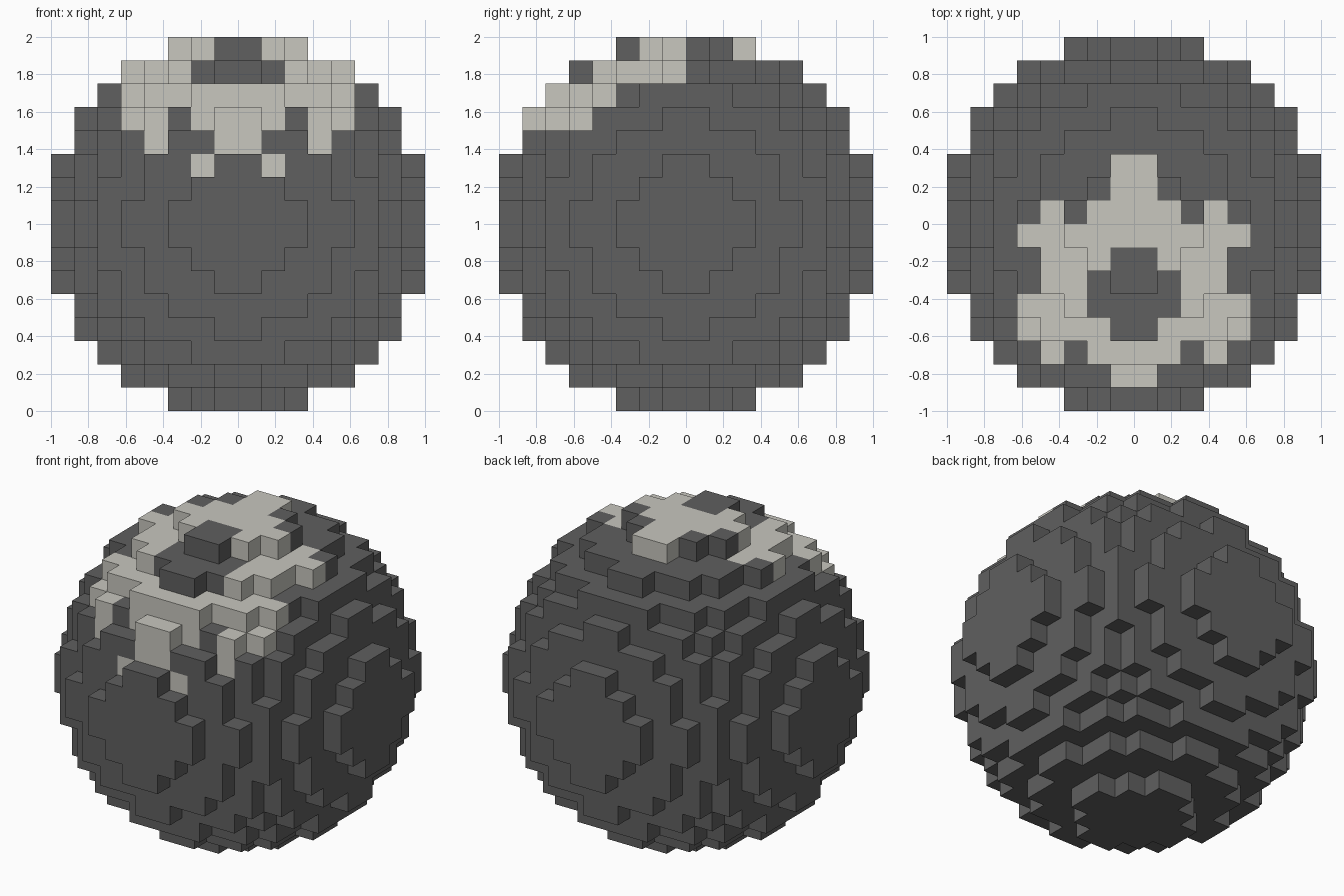
import bpy
import bmesh
from mathutils import Vector

if "Cube" in bpy.data.objects:
    bpy.data.objects.remove(bpy.data.objects["Cube"])

R = 8                # ball radius in blocks
SIZE = 1 / R         # block edge

# Emblem seen from above, right half mirrored; rows run back to front from y block 2
EMBLEM = ["#....",
          "#....",
          "##.#.",
          "#####",
          ".###.",
          "..##.",
          "..###",
          ".####",
          "##.#.",
          "#...."]
BACK_ROW = 2
EMBLEM_BASE = 3      # lowest block layer reached by the emblem


def material(name, rgb):
    mat = bpy.data.materials.new(name)
    mat.use_nodes = True
    mat.diffuse_color = (*rgb, 1)
    bsdf = mat.node_tree.nodes["Principled BSDF"]
    bsdf.inputs["Base Color"].default_value = (*rgb, 1)
    bsdf.inputs["Roughness"].default_value = 0.9
    return mat


def filled(cell):
    return sum((c + 0.5) ** 2 for c in cell) <= R * R


def is_emblem(cell):
    x, y, z = cell
    col = x if x >= 0 else -x - 1
    row = BACK_ROW - y
    if (col, y, z) == (1, 1 - R, EMBLEM_BASE - 1):   # two low tips at the front
        return True
    return (z >= EMBLEM_BASE and 0 <= row < len(EMBLEM)
            and col < len(EMBLEM[row]) and EMBLEM[row][col] == "#")


# Block ball: only the exposed block sides become faces
bm = bmesh.new()
verts = {}


def corner(point):
    key = tuple(point)
    if key not in verts:
        verts[key] = bm.verts.new((Vector(key) + Vector((0, 0, R))) * SIZE)
    return verts[key]


def add_side(cell, axis, step):
    u, v = (axis + 1) % 3, (axis + 2) % 3
    quad = []
    for du, dv in ((0, 0), (1, 0), (1, 1), (0, 1)):
        p = list(cell)
        p[axis] += max(step, 0)
        p[u] += du
        p[v] += dv
        quad.append(corner(p))
    face = bm.faces.new(quad if step > 0 else quad[::-1])
    face.material_index = int(is_emblem(cell))


span = range(-R, R)
for cell in ((x, y, z) for x in span for y in span for z in span):
    if not filled(cell):
        continue
    for axis in range(3):
        for step in (-1, 1):
            neighbour = list(cell)
            neighbour[axis] += step
            if not filled(neighbour):
                add_side(cell, axis, step)

mesh = bpy.data.meshes.new("block_ball")
bm.to_mesh(mesh)
bm.free()
mesh.materials.append(material("dark grey", (0.115, 0.115, 0.115)))
mesh.materials.append(material("warm off white", (0.58, 0.57, 0.52)))
ball = bpy.data.objects.new("block_ball", mesh)
bpy.context.collection.objects.link(ball)
